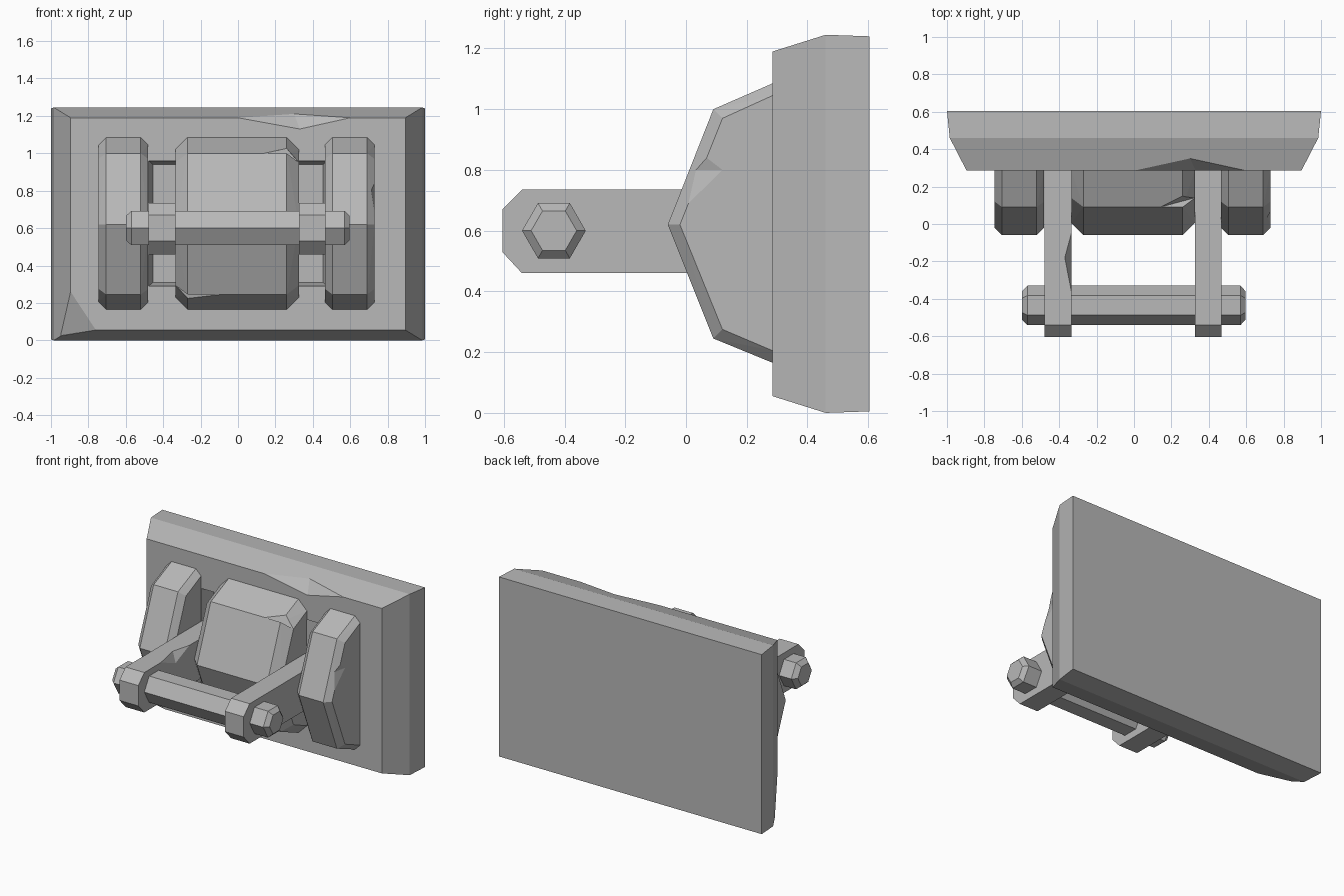
import bpy
import bmesh
from mathutils import Vector
from math import cos, sin, pi

cube = bpy.data.objects.get("Cube")
if cube:
    bpy.data.objects.remove(cube, do_unlink=True)

GREY = (0.48, 0.48, 0.48, 1)
stone = bpy.data.materials.new("plain grey")
stone.use_nodes = True
stone.diffuse_color = GREY
stone.node_tree.nodes["Principled BSDF"].inputs["Base Color"].default_value = GREY


def solid(name, points):
    """Convex flat-faced part around a set of points."""
    bm = bmesh.new()
    for p in points:
        bm.verts.new(p)
    hull = bmesh.ops.convex_hull(bm, input=bm.verts)
    spare = [v for v in hull["geom_interior"] if isinstance(v, bmesh.types.BMVert)]
    bmesh.ops.delete(bm, geom=spare, context="VERTS")
    bmesh.ops.dissolve_limit(bm, angle_limit=0.01, verts=bm.verts, edges=bm.edges)
    bmesh.ops.recalc_face_normals(bm, faces=bm.faces)
    mesh = bpy.data.meshes.new(name)
    bm.to_mesh(mesh)
    bm.free()
    mesh.materials.append(stone)
    obj = bpy.data.objects.new(name, mesh)
    bpy.context.collection.objects.link(obj)
    return obj


def carve(obj, points):
    """Cut a convex piece out of a part."""
    cutter = solid("cutter", points)
    cutter.hide_render = True
    mod = obj.modifiers.new("carve", "BOOLEAN")
    mod.operation = "DIFFERENCE"
    mod.solver = "EXACT"
    mod.object = cutter
    bpy.context.view_layer.objects.active = obj
    bpy.ops.object.modifier_apply(modifier=mod.name)
    bpy.data.objects.remove(cutter, do_unlink=True)


def notch(obj, start, end, a, b):
    """Chip an edge from start to end, with its valley running through a and b."""
    a, b = Vector(a), Vector(b)
    carve(obj, [start, end, a + (a - b), b + (b - a)])


def rect(y, x, z0, z1):
    return [(sx * x, y, z) for sx in (-1, 1) for z in (z0, z1)]


# Back plate with bevelled rim, a shallow recess and worn edges
FRONT = 0.285
plate = solid("back_plate", rect(0.605, 1.0, 0.005, 1.24)
              + rect(0.46, 0.985, 0, 1.245) + rect(FRONT, 0.895, 0.055, 1.19))
carve(plate, rect(FRONT - 0.1, 0.5, 0.27, 0.98) + rect(0.385, 0.455, 0.31, 0.94))
notch(plate, (0, FRONT, 1.19), (0.6, FRONT, 1.19), (0.33, FRONT, 1.13), (0.3, 0.35, 1.21))
carve(plate, [(-0.895, FRONT, 0.26), (-0.76, FRONT, 0.055),
              (-0.95, 0.39, 0.025), (-0.93, 0.2, -0.02)])

# Pointed guard blocks with chamfered sides
OUTLINE = [(FRONT, 1.085), (0.09, 1.0), (-0.06, 0.62), (0.09, 0.245), (FRONT, 0.165)]
INWARD = [(0, -1), (0.75, -0.75), (1, 0), (0.75, 0.75), (0, 1)]


def guard(name, x0, x1, c):
    pts = []
    for (y, z), (dy, dz) in zip(OUTLINE, INWARD):
        pts += [(x, y, z) for x in (x0 + c, x1 - c)]
        pts += [(x, y + dy * c, z + dz * c) for x in (x0, x1)]
    return solid(name, pts)


guard("right_guard", -0.745, -0.48, 0.04)
left_guard = guard("left_guard", 0.465, 0.73, 0.04)
notch(left_guard, (0.73, 0.008, 0.69), (0.73, 0.068, 0.84),
      (0.712, 0.034, 0.8), (0.73, 0.12, 0.8))
middle = guard("middle_guard", -0.335, 0.325, 0.065)
carve(middle, [(0.14, 0.09, 1.0), (0.26, 0.15, 1.026), (0.325, 0.14, 0.95), (0.29, 0.03, 1.06)])
carve(middle, [(-0.335, 0.14, 0.295), (-0.265, 0.14, 0.223),
               (-0.09, 0.09, 0.245), (-0.3, 0.03, 0.19)])

# Lever arms with clipped tips
ARM = [(0.4, 0.46), (-0.54, 0.46), (-0.605, 0.53), (-0.605, 0.67), (-0.54, 0.735), (0.4, 0.735)]
for name, x0, x1 in (("right_arm", -0.478, -0.335), ("left_arm", 0.325, 0.467)):
    arm = solid(name, [(x, y, z) for x in (x0, x1) for y, z in ARM])
    if name == "right_arm":
        notch(arm, (x1, -0.05, 0.735), (x1, -0.36, 0.735), (-0.37, -0.18, 0.735), (x1, -0.2, 0.67))

# Six-sided handle bar with tapered ends
solid("handle_bar", [(x, -0.435 + r * cos(i * pi / 3), 0.6 + r * sin(i * pi / 3))
                     for x, r in ((-0.6, 0.075), (-0.57, 0.105), (0.57, 0.105), (0.597, 0.075))
                     for i in range(6)])
